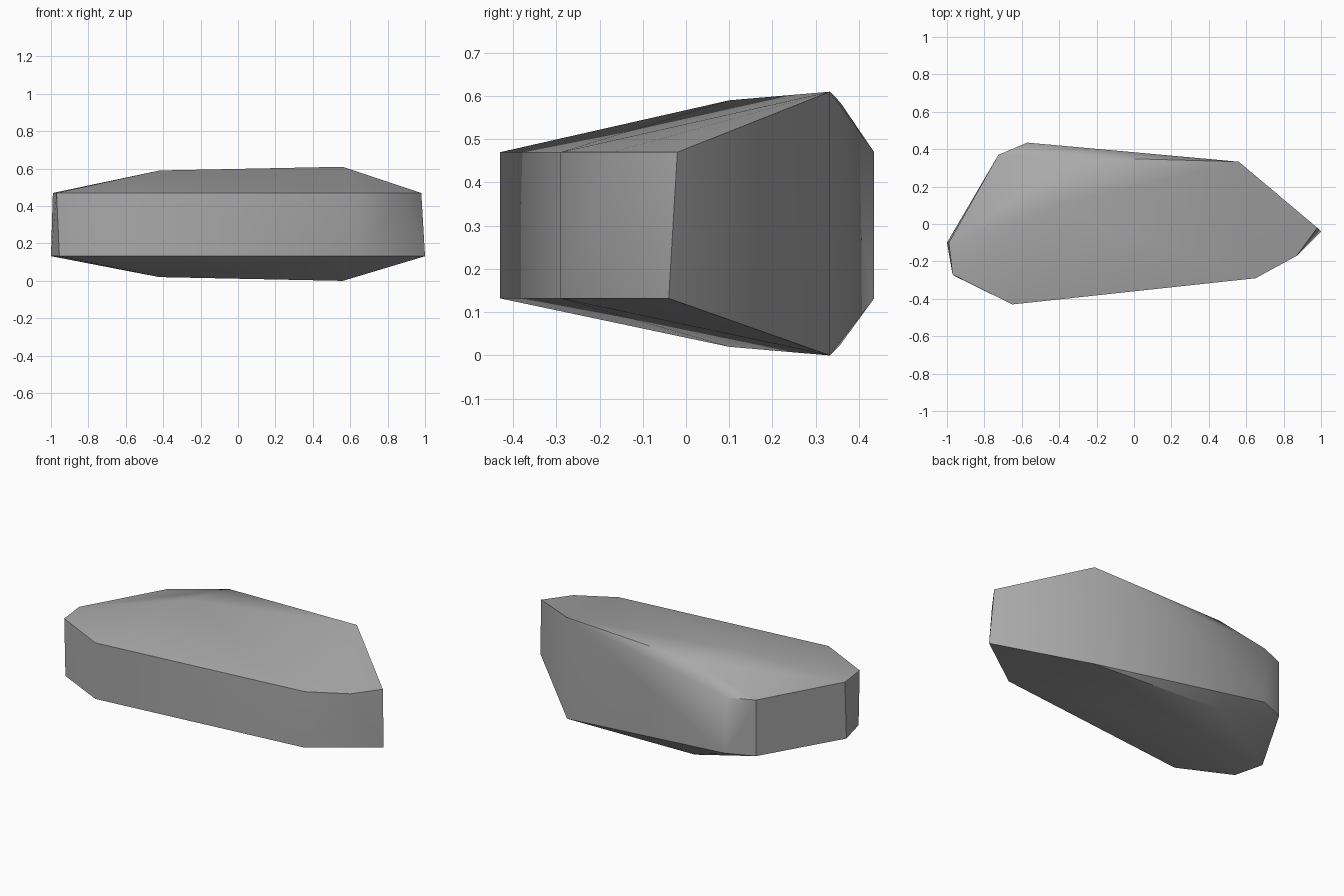
import bpy, bmesh, math

if "Cube" in bpy.data.objects:
    bpy.data.objects.remove(bpy.data.objects["Cube"], do_unlink=True)

HEIGHT = 0.61
RIM = 0.47

# Rim corners shared by the upper and lower edge
shared = [(-0.65, -0.43), (0.65, -0.29), (-0.57, 0.435), (-0.725, 0.37)]
# Corners that shift slightly between the two edges
upper = shared + [(-0.99, -0.10), (-0.97, -0.27), (0.87, -0.17), (0.98, -0.02)]
lower = shared + [(-1.0, -0.10), (-0.955, -0.28), (1.0, -0.04)]
# Raised points of the crown, mirrored on the underside
crown = [(-0.42, 0.10, 0.59), (-0.31, 0.357, 0.585), (0.56, 0.333, HEIGHT)]

points = [(x, y, RIM) for x, y in upper]
points += [(x, y, 0.132) for x, y in lower]
points += crown + [(x, y, HEIGHT - z) for x, y, z in crown]

# Faceted boulder wrapped around the points
bm = bmesh.new()
for p in points:
    bm.verts.new(p)
bmesh.ops.convex_hull(bm, input=bm.verts)
bmesh.ops.dissolve_limit(bm, angle_limit=math.radians(0.5),
                         verts=bm.verts, edges=bm.edges)
bmesh.ops.recalc_face_normals(bm, faces=bm.faces)
mesh = bpy.data.meshes.new("rock")
bm.to_mesh(mesh)
bm.free()

rock = bpy.data.objects.new("rock", mesh)
bpy.context.collection.objects.link(rock)

# Plain stone colour
stone = bpy.data.materials.new("stone_grey")
stone.use_nodes = True
colour = (0.4, 0.4, 0.4, 1)
stone.diffuse_color = colour
stone.node_tree.nodes["Principled BSDF"].inputs["Base Color"].default_value = colour
mesh.materials.append(stone)

# Soft shading with crisp rim edges
bpy.ops.object.select_all(action="DESELECT")
rock.select_set(True)
bpy.context.view_layer.objects.active = rock
bpy.ops.object.shade_smooth_by_angle(angle=math.radians(35))
